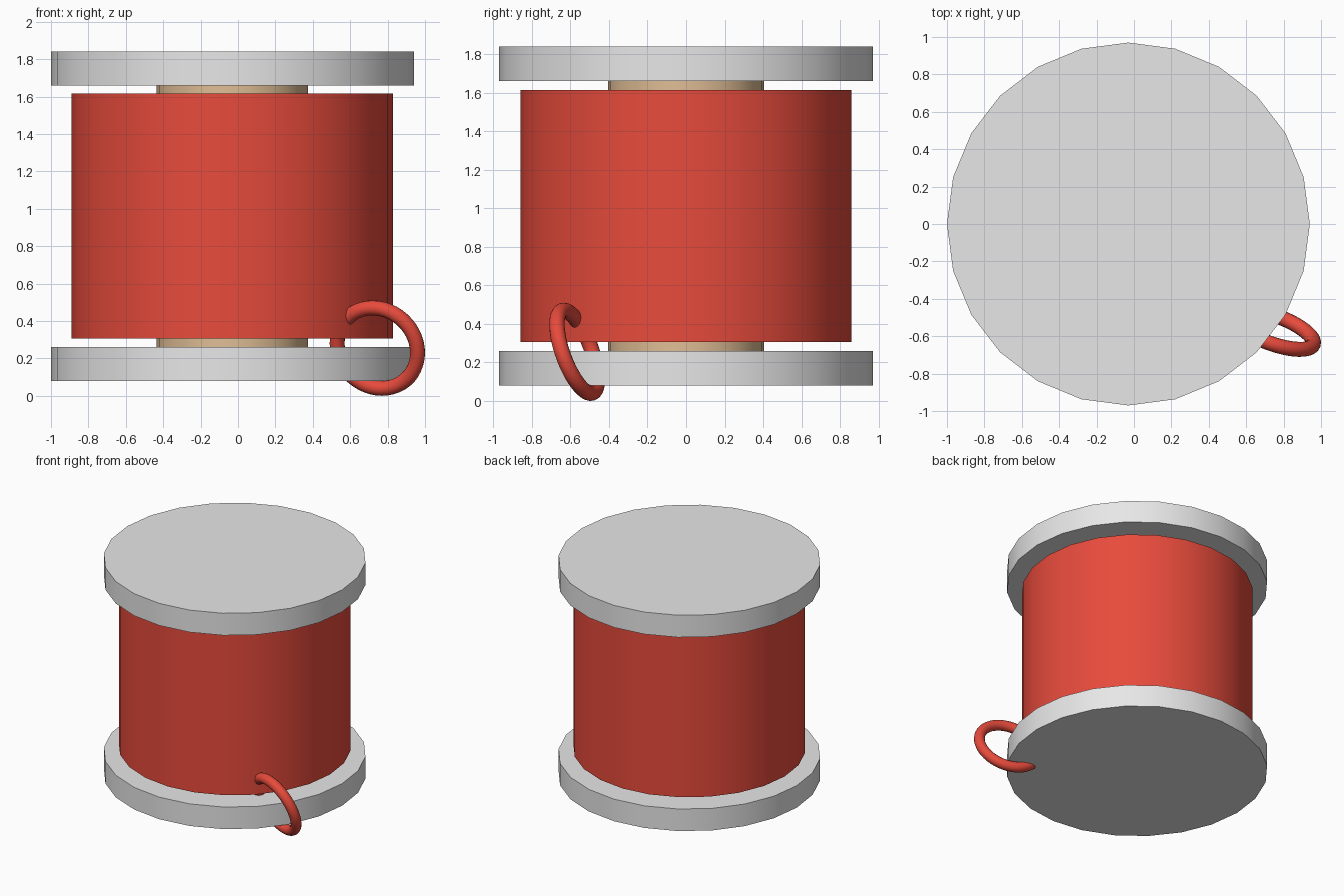
import bpy
from mathutils import Vector

cube = bpy.data.objects.get("Cube")
if cube:
    bpy.data.objects.remove(cube, do_unlink=True)


def make_material(name, rgb):
    mat = bpy.data.materials.new(name)
    mat.use_nodes = True
    color = (*rgb, 1.0)
    mat.diffuse_color = color
    mat.node_tree.nodes["Principled BSDF"].inputs["Base Color"].default_value = color
    return mat


GREY = make_material("light grey", (0.8, 0.8, 0.8))
RED = make_material("thread red", (0.8, 0.07, 0.045))
TAN = make_material("wood tan", (0.74, 0.51, 0.3))

AXIS_X = -0.03  # the loose loop pushes the spool slightly off centre


def cylinder(name, radius, bottom, top, mat):
    bpy.ops.mesh.primitive_cylinder_add(
        vertices=24, radius=radius, depth=top - bottom,
        location=(AXIS_X, 0, (bottom + top) / 2))
    obj = bpy.context.object
    obj.name = name
    obj.data.materials.append(mat)
    bpy.ops.object.shade_smooth_by_angle()
    return obj


# Spool body: two end discs, a core and the wound thread
cylinder("bottom_disc", 0.97, 0.08, 0.26, GREY)
cylinder("top_disc", 0.97, 1.66, 1.84, GREY)
cylinder("core", 0.405, 0.2, 1.72, TAN)
cylinder("wound_thread", 0.86, 0.305, 1.615, RED)

# Loose loop of thread, tilted through the lower edge of the spool
normal = Vector((0.327, 0.887, 0.327))
bpy.ops.mesh.primitive_torus_add(
    major_segments=48, minor_segments=16, major_radius=0.2275, minor_radius=0.04,
    location=(0.745, -0.565, 0.255),
    rotation=normal.to_track_quat("Z", "Y").to_euler())
loop = bpy.context.object
loop.name = "thread_loop"
loop.data.materials.append(RED)
bpy.ops.object.shade_smooth()
